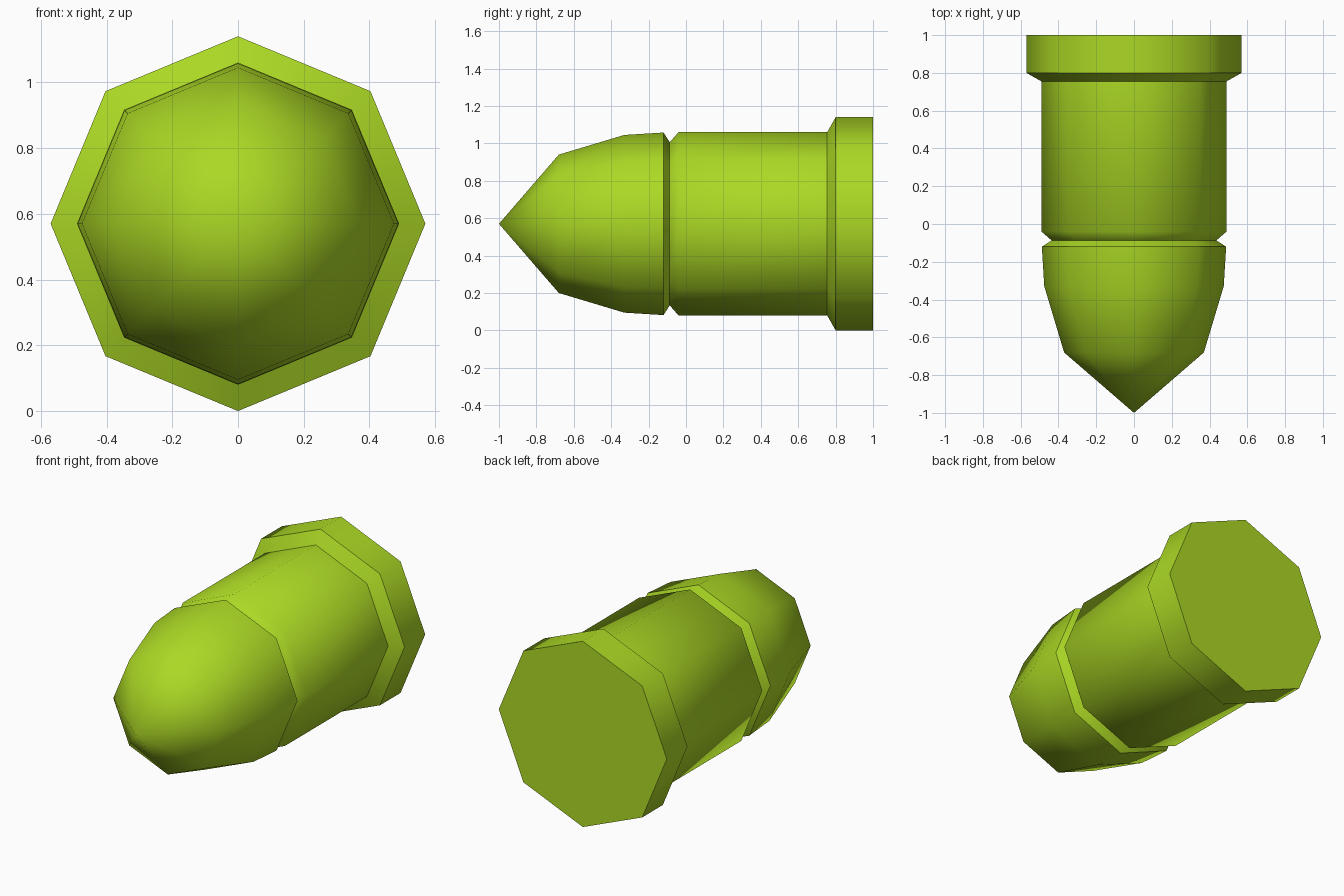
import bpy, bmesh, math

if "Cube" in bpy.data.objects:
    bpy.data.objects.remove(bpy.data.objects["Cube"])

SIDES = 8
CENTRE_Z = 0.57

green = bpy.data.materials.new("lime green")
green.diffuse_color = (0.41, 0.69, 0.018, 1.0)
green.use_nodes = True
green.node_tree.nodes["Principled BSDF"].inputs["Base Color"].default_value = green.diffuse_color


def lathe(name, profile, sharp):
    """Turn (y, radius) points about the lengthwise axis; sharp = y of hard rings."""
    bm = bmesh.new()
    rings = []
    for y, r in profile:
        if r == 0:
            rings.append([bm.verts.new((0, y, CENTRE_Z))] * SIDES)
        else:
            rings.append([bm.verts.new((r * math.cos(2 * math.pi * i / SIDES), y,
                                        CENTRE_Z + r * math.sin(2 * math.pi * i / SIDES)))
                          for i in range(SIDES)])
    for a, b in zip(rings, rings[1:]):
        for i in range(SIDES):
            j = (i + 1) % SIDES
            corners = list(dict.fromkeys((a[i], a[j], b[j], b[i])))
            bm.faces.new(corners).smooth = True
    # flat base at the back end
    if profile[-1][0] == 1.0:
        bm.faces.new(rings[-1]).smooth = False
    bmesh.ops.recalc_face_normals(bm, faces=bm.faces)
    # make sure the open shells face outwards
    f = max(bm.faces, key=lambda f: f.calc_center_median().z)
    if f.normal.z < 0:
        bmesh.ops.reverse_faces(bm, faces=bm.faces)
    # hard rings
    for e in bm.edges:
        ys = [v.co.y for v in e.verts]
        if abs(ys[0] - ys[1]) < 1e-5 and any(abs(ys[0] - s) < 1e-4 for s in sharp):
            e.smooth = False
    mesh = bpy.data.meshes.new(name)
    bm.to_mesh(mesh)
    bm.free()
    mesh.materials.append(green)
    ob = bpy.data.objects.new(name, mesh)
    bpy.context.collection.objects.link(ob)
    return ob


# pointed nose, ending in the groove
lathe("nose", [(-1.0, 0), (-0.68, 0.37), (-0.33, 0.475), (-0.12, 0.488),
               (-0.087, 0.436)], [-0.12])

# body from the groove back to the wide rear flange
lathe("body_and_flange", [(-0.087, 0.436), (-0.04, 0.49), (0.755, 0.49),
                          (0.80, 0.57), (1.0, 0.57)], [0.755, 0.80, 1.0])
